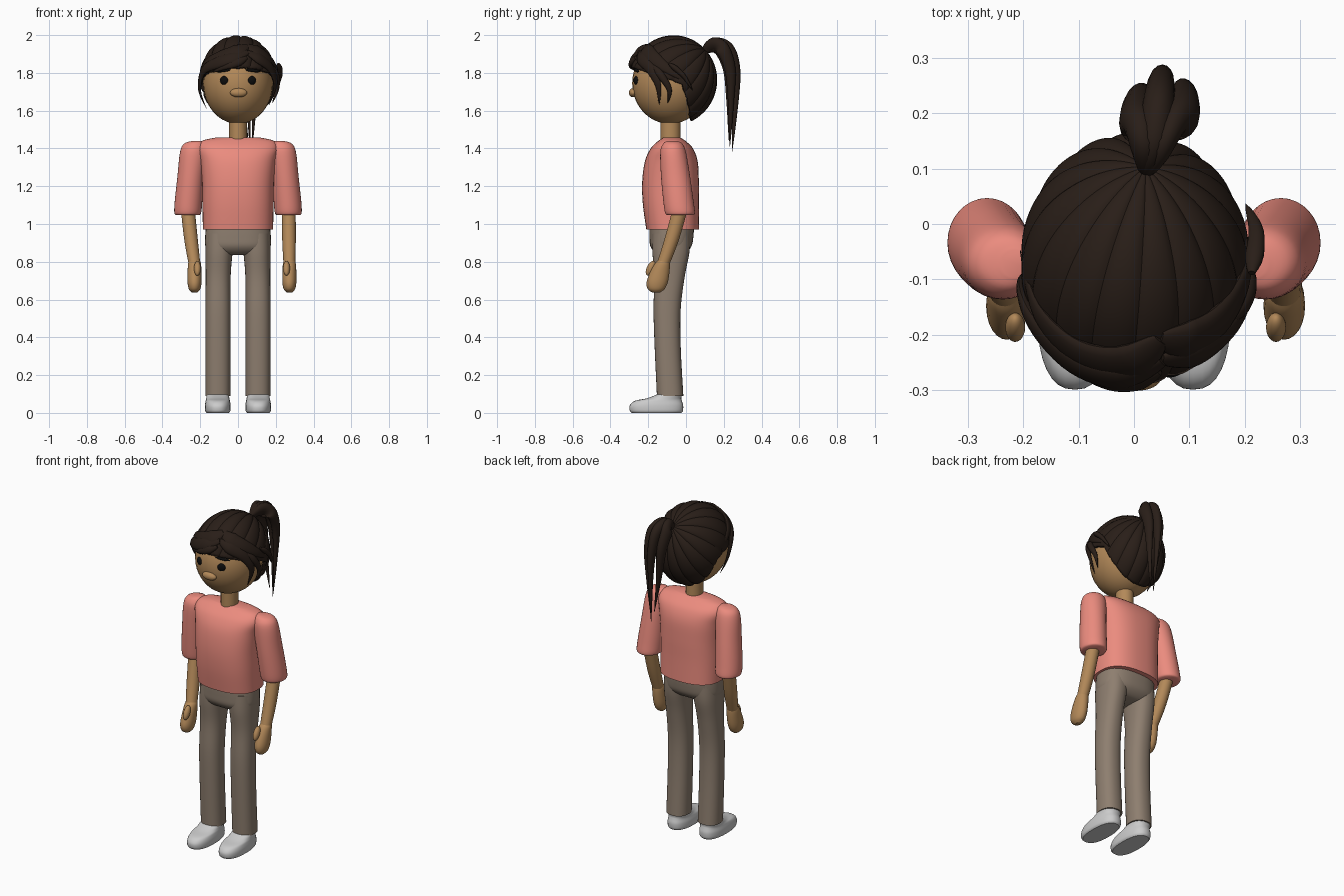
import bpy, bmesh, math
from mathutils import Vector

if "Cube" in bpy.data.objects:
    bpy.data.objects.remove(bpy.data.objects["Cube"])


def material(name, rgb):
    m = bpy.data.materials.new(name)
    m.diffuse_color = (*rgb, 1)
    m.use_nodes = True
    m.node_tree.nodes["Principled BSDF"].inputs["Base Color"].default_value = m.diffuse_color
    return m


SKIN = material("skin", (0.45, 0.25, 0.10))
SHIRT = material("shirt", (0.83, 0.26, 0.21))
PANTS = material("pants", (0.27, 0.21, 0.16))
HAIR = material("hair", (0.022, 0.013, 0.009))
BLACK = material("black", (0.004, 0.004, 0.004))


def spline(keys, steps=5):
    """Catmull-Rom interpolation through tuples of any length."""
    k = [keys[0]] + list(keys) + [keys[-1]]
    out = []
    for i in range(1, len(k) - 2):
        for j in range(steps):
            t = j / steps
            out.append([0.5 * (2 * b + (c - a) * t + (2 * a - 5 * b + 4 * c - d) * t * t
                               + (3 * b - a - 3 * c + d) * t ** 3)
                        for a, b, c, d in zip(k[i - 1], k[i], k[i + 1], k[i + 2])])
    return out + [list(keys[-1])]


def skin(name, rings, mat=None, cap=True):
    """Closed rings of points joined into a tube."""
    bm = bmesh.new()
    vr = [[bm.verts.new(p) for p in r] for r in rings]
    n = len(vr[0])
    for a, b in zip(vr, vr[1:]):
        for i in range(n):
            bm.faces.new((a[i], a[(i + 1) % n], b[(i + 1) % n], b[i]))
    if cap:
        bm.faces.new(vr[0][::-1])
        bm.faces.new(vr[-1])
    bmesh.ops.recalc_face_normals(bm, faces=bm.faces)
    me = bpy.data.meshes.new(name)
    bm.to_mesh(me)
    bm.free()
    ob = bpy.data.objects.new(name, me)
    bpy.context.collection.objects.link(ob)
    if mat:
        me.materials.append(mat)
    return ob


def loft(name, keys, mat=None, n=32, power=2.0):
    """Horizontal superellipse sections (x, y, z, rx, ry)."""
    rings = []
    for x, y, z, rx, ry in spline(keys):
        ring = []
        for i in range(n):
            c, s = math.cos(math.tau * i / n), math.sin(math.tau * i / n)
            ring.append((x + rx * math.copysign(abs(c) ** (2 / power), c),
                         y + ry * math.copysign(abs(s) ** (2 / power), s), z))
        rings.append(ring)
    return skin(name, rings, mat)


def ball(name, loc, radii, mat, rot=(0, 0, 0)):
    bpy.ops.mesh.primitive_uv_sphere_add(segments=32, ring_count=20, location=loc, rotation=rot)
    ob = bpy.context.object
    ob.name = name
    ob.scale = radii
    ob.data.materials.append(mat)
    return ob


# Head, face and neck
ball("head", (0, -0.085, 1.745), (0.185, 0.2, 0.215), SKIN)
ball("nose", (0.003, -0.28, 1.695), (0.045, 0.022, 0.024), SKIN)
loft("neck", [(0, -0.082, 1.4, 0.047, 0.052), (0, -0.082, 1.6, 0.047, 0.052)], SKIN)
for s in (-1, 1):
    ball("eye", (s * 0.073, -0.264, 1.76), (0.023, 0.012, 0.023), BLACK, (0, 0, s * 0.35))
    ball("eyebrow", (s * 0.08, -0.262, 1.812), (0.042, 0.008, 0.008), BLACK, (0, s * 0.1, s * 0.3))

# Shirt body and sleeves
loft("shirt_body", [(0, -0.07, 0.97, 0.186, 0.14), (0, -0.08, 1.1, 0.188, 0.148),
                    (0, -0.082, 1.22, 0.19, 0.15), (0, -0.078, 1.33, 0.2, 0.14),
                    (0, -0.075, 1.4, 0.215, 0.112), (0, -0.075, 1.44, 0.19, 0.072),
                    (0, -0.075, 1.457, 0.12, 0.045)], SHIRT, 48, 2.5)
for s in (-1, 1):
    loft("sleeve", [(s * 0.215, -0.072, 1.44, 0.025, 0.025), (s * 0.228, -0.07, 1.426, 0.056, 0.05),
                    (s * 0.235, -0.068, 1.38, 0.072, 0.068), (s * 0.25, -0.055, 1.25, 0.071, 0.077),
                    (s * 0.262, -0.04, 1.12, 0.073, 0.08), (s * 0.266, -0.032, 1.06, 0.071, 0.079),
                    (s * 0.266, -0.032, 1.047, 0.06, 0.068)], SHIRT)

# Trousers: hips and legs
loft("hips", [(0, -0.075, 1.0, 0.168, 0.118), (0, -0.077, 0.93, 0.174, 0.116),
              (0, -0.08, 0.88, 0.172, 0.108), (0, -0.083, 0.845, 0.15, 0.075),
              (0, -0.085, 0.835, 0.08, 0.03)], PANTS, 40, 2.5)
for s in (-1, 1):
    loft("leg", [(s * 0.09, -0.078, 0.95, 0.08, 0.1), (s * 0.1, -0.08, 0.85, 0.072, 0.098),
                 (s * 0.105, -0.087, 0.72, 0.066, 0.08), (s * 0.106, -0.1, 0.55, 0.066, 0.072),
                 (s * 0.106, -0.097, 0.35, 0.066, 0.069), (s * 0.106, -0.084, 0.09, 0.066, 0.07)],
         PANTS, 32, 2.3)
    loft("shoe", [(s * 0.107, -0.156, 0.0, 0.06, 0.132), (s * 0.107, -0.157, 0.012, 0.067, 0.141),
                  (s * 0.107, -0.156, 0.04, 0.068, 0.141), (s * 0.107, -0.146, 0.064, 0.064, 0.124),
                  (s * 0.107, -0.115, 0.078, 0.061, 0.09), (s * 0.107, -0.084, 0.1, 0.06, 0.064)],
         None, 32, 2.4)

# Forearms, hands and thumbs (elbow, wrist and hand x differ per side)
for s, ex, wx in ((-1, 0.268, 0.23), (1, 0.268, 0.272)):
    loft("forearm", [(s * ex, -0.025, 1.1, 0.037, 0.04), (s * (ex + wx) / 2, -0.075, 0.92, 0.036, 0.039),
                     (s * wx, -0.122, 0.785, 0.031, 0.034)], SKIN, 24)
    loft("hand", [(s * wx, -0.118, 0.81, 0.026, 0.028), (s * wx, -0.125, 0.79, 0.034, 0.04),
                  (s * wx, -0.14, 0.74, 0.037, 0.052), (s * wx, -0.153, 0.69, 0.037, 0.056),
                  (s * wx, -0.158, 0.655, 0.03, 0.044), (s * wx, -0.158, 0.637, 0.014, 0.02)], SKIN, 24)
    ball("thumb", (s * (wx - 0.015), -0.187, 0.765), (0.018, 0.021, 0.042), SKIN, (-0.45, 0, 0))

# Hair cap: combed grooves from the ponytail knot out to the hairline
C = Vector((0.002, -0.068, 1.76))
R = Vector((0.205, 0.23, 0.236))
HAIRLINE = [(-0.35, 1.85), (-0.15, 1.79), (-0.02, 1.74), (0.01, 1.66), (0.03, 1.545), (0.3, 1.5)]


def on_skull(d, k=1.0):
    return Vector([c + r * v * k for c, r, v in zip(C, R, d)])


def under_hairline(p):
    for (y0, z0), (y1, z1) in zip(HAIRLINE, HAIRLINE[1:]):
        if y0 <= p.y <= y1:
            return p.z < z0 + (z1 - z0) * (p.y - y0) / (y1 - y0)
    return False


pole = Vector((0.09, 0.73, 0.67)).normalized()
u = pole.cross(Vector((1, 0, 0))).normalized()
v = pole.cross(u)
N, M = 144, 28
columns = []
for i in range(N):
    a = math.tau * i / N
    out = u * math.cos(a) + v * math.sin(a)
    ray = lambda f: pole * math.cos(f) + out * math.sin(f)
    end = 0.05
    while end < 3 and not under_hairline(on_skull(ray(end))):
        end += 0.02
    groove = 0.035 * (1 - abs(math.sin(a * 8)) ** 0.6)
    col = []
    for j in range(M + 1):
        f = 0.03 + (end - 0.03) * j / M
        col.append(on_skull(ray(f), 1.015 - groove * min(1, math.sin(f) * 1.5)))
    columns.append(col)
cap = skin("hair_cap", [[c[j] for c in columns] for j in range(M + 1)], HAIR, cap=False)
thick = cap.modifiers.new("thickness", "SOLIDIFY")
thick.thickness = 0.02
thick.offset = -1


def lock(name, pts, width, thick, side=None, n=16):
    """Flattened strand, pointed at the end; lies on the skull unless a side axis is given."""
    path = [Vector(p) for p in spline(pts, 6)]
    rings = []
    for i, p in enumerate(path):
        t = i / (len(path) - 1)
        tan = (path[min(i + 1, len(path) - 1)] - path[max(i - 1, 0)]).normalized()
        w = (side or (p - C).cross(tan)).normalized()
        nrm = tan.cross(w).normalized()
        k = max(0.03, min(1, 0.35 + t * 3) * (1 - t ** 2.2))
        rings.append([p + w * width * k * math.cos(math.tau * j / n)
                      + nrm * thick * k * math.sin(math.tau * j / n) for j in range(n)])
    return skin(name, rings, HAIR)


# Swept fringe and side locks, as (azimuth, elevation) on the skull
FRINGE = [
    ([(20, 50), (-5, 39), (-35, 31), (-65, 22), (-95, 2)], 0.046, 1.02),
    ([(17, 38), (-8, 29), (-35, 22), (-62, 12), (-80, -12), (-84, -37)], 0.038, 1.04),
    ([(14, 30), (-5, 22), (-22, 17), (-42, 10)], 0.026, 1.03),
    ([(20, 50), (40, 39), (62, 28), (85, 13), (108, -2)], 0.046, 1.01),
    ([(17, 38), (38, 28), (58, 15), (70, -6), (68, -33)], 0.036, 1.02),
    ([(60, 20), (75, 5), (85, -12), (82, -30)], 0.022, 1.02),
    ([(85, 20), (102, 6), (115, -12)], 0.016, 1.1),
]
for angles, w, k in FRINGE:
    pts = []
    for az, el in angles:
        a, e = math.radians(az), math.radians(el)
        pts.append(on_skull((math.sin(a) * math.cos(e), -math.cos(a) * math.cos(e), math.sin(e)), k))
    lock("fringe_lock", [tuple(p) for p in pts], w, 0.018)

# Ponytail: three lobes rising from the knot and falling to a point
for dx, dy, tip in ((-0.042, -0.02, 1.44), (0, 0.012, 1.385), (0.042, -0.012, 1.41)):
    lock("ponytail_lobe", [(0.022, 0.095, 1.915), (0.035 + dx * 0.4, 0.145, 1.945),
                           (0.045 + dx, 0.205 + dy, 1.925), (0.05 + dx, 0.245 + dy, 1.82),
                           (0.055 + dx * 0.8, 0.25 + dy, 1.66), (0.065 + dx * 0.25, 0.238 + dy * 0.5, tip)],
         0.034, 0.045, Vector((1, dx * 8, 0)))

bpy.ops.object.select_all(action="SELECT")
bpy.context.view_layer.objects.active = cap
bpy.ops.object.shade_smooth_by_angle(angle=math.radians(40))
